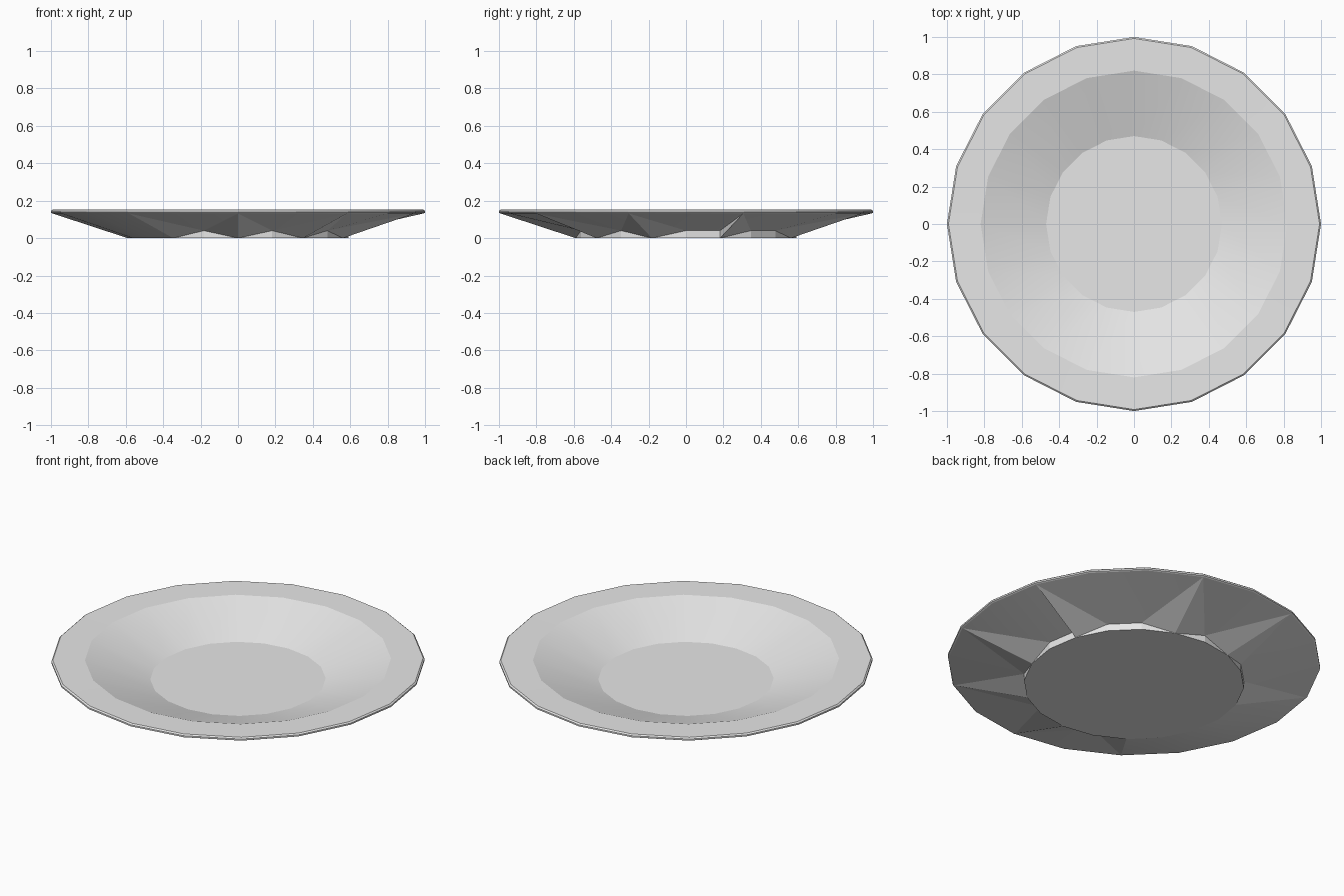
import bpy
import bmesh
from math import cos, sin, tau, radians

cube = bpy.data.objects.get("Cube")
if cube:
    bpy.data.objects.remove(cube, do_unlink=True)

SIDES = 20
FOOT_R, FOOT_H = 0.59, 0.04
RAISED = {0, 2, 3, 5, 7, 8, 14, 16, 18}  # corners where the foot wall shows


def make_material(name, rgb):
    mat = bpy.data.materials.new(name)
    mat.use_nodes = True
    mat.diffuse_color = (*rgb, 1)
    mat.node_tree.nodes["Principled BSDF"].inputs["Base Color"].default_value = (*rgb, 1)
    return mat


def ring(bm, radius, z):
    return [bm.verts.new((radius * cos(tau * i / SIDES), radius * sin(tau * i / SIDES), z))
            for i in range(SIDES)]


def bridge(bm, lower, upper):
    for i in range(SIDES):
        j = (i + 1) % SIDES
        bm.faces.new((lower[i], lower[j], upper[j], upper[i]))


def add_face(bm, corners):
    # drop repeated corners so that quads can collapse to triangles
    unique = list(dict.fromkeys(corners))
    if len(unique) > 2:
        bm.faces.new(unique)


bm = bmesh.new()

# Flat base
base = ring(bm, FOOT_R, 0)
bm.faces.new(base[::-1])

# Foot wall and sloping underside, with an uneven seam between them
under_rim = ring(bm, 0.992, 0.132)
raised = {i: bm.verts.new((base[i].co.x, base[i].co.y, FOOT_H)) for i in RAISED | {1}}
for i in range(SIDES):
    j = (i + 1) % SIDES
    a = raised[i] if i in RAISED else base[i]
    b = raised[j] if j in RAISED or i == 0 else base[j]
    add_face(bm, (base[i], base[j], b, a))
    if a is base[i] and b is raised.get(j):
        bm.faces.new((a, b, under_rim[i]))
        bm.faces.new((b, under_rim[j], under_rim[i]))
    else:
        bm.faces.new((a, b, under_rim[j]))
        bm.faces.new((a, under_rim[j], under_rim[i]))

# Small step face where the seam jumps
bm.faces.new((base[1], under_rim[1], raised[1]))

# Rim edge, flat rim, well slope and well floor
previous = under_rim
for radius, z in ((1, 0.136), (1, 0.145), (0.992, 0.152), (0.82, 0.15), (0.47, 0.035)):
    current = ring(bm, radius, z)
    bridge(bm, previous, current)
    previous = current
bm.faces.new(previous)

mesh = bpy.data.meshes.new("plate")
bm.to_mesh(mesh)
bm.free()
mesh.materials.append(make_material("light grey", (0.8, 0.8, 0.8)))

plate = bpy.data.objects.new("plate", mesh)
bpy.context.collection.objects.link(plate)
bpy.ops.object.select_all(action="DESELECT")
plate.select_set(True)
bpy.context.view_layer.objects.active = plate
bpy.ops.object.shade_smooth_by_angle(angle=radians(12))
